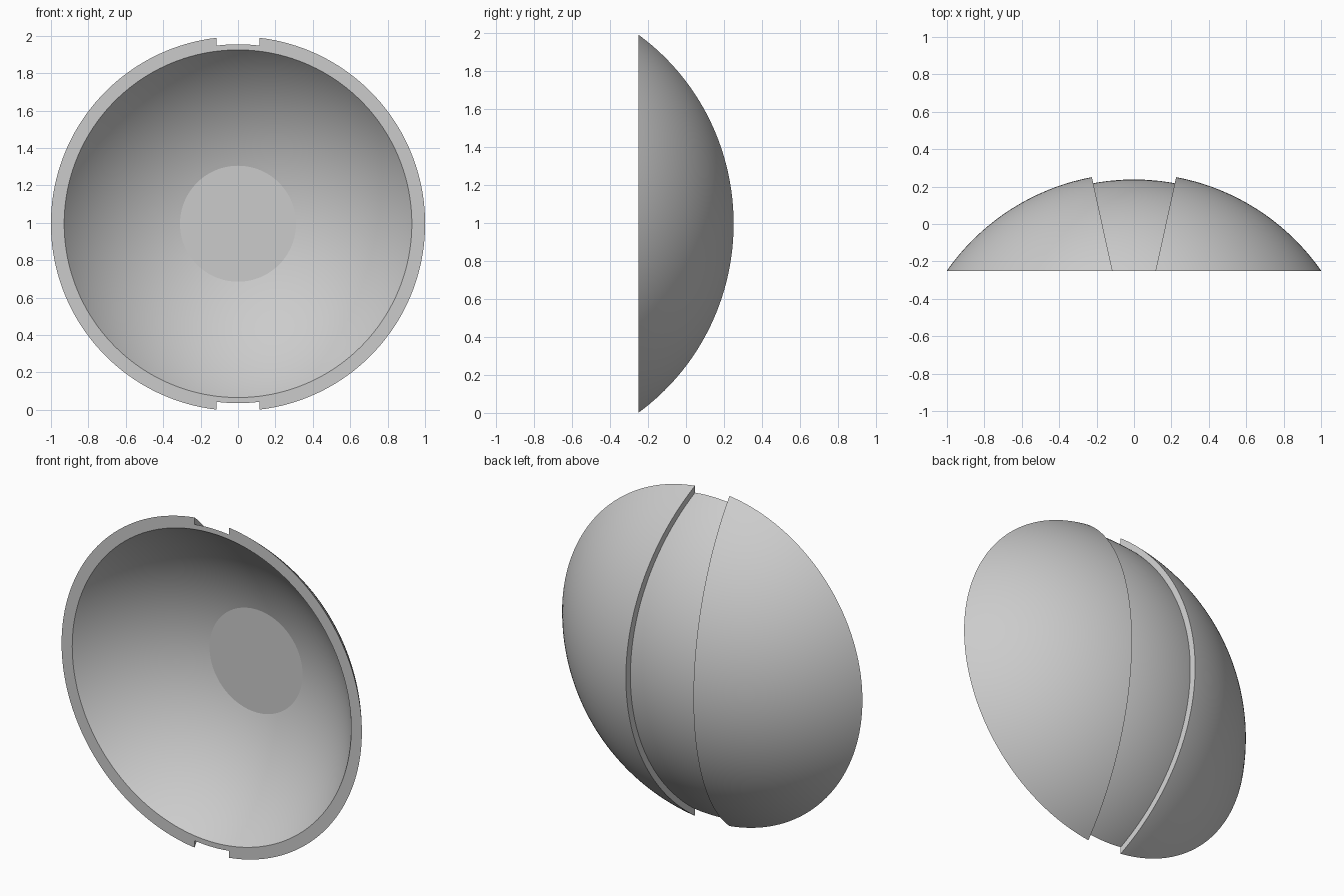
import bpy, bmesh
from math import sin, cos, asin, acos, pi, radians
from mathutils import Matrix

if "Cube" in bpy.data.objects:
    bpy.data.objects.remove(bpy.data.objects["Cube"])

CZ = 0.995           # height of the bowl axis
CY = -0.949          # centre of the concentric spheres
RIM = -0.25          # rim plane
R_OUT, R_GROOVE, R_IN = 1.2205, 1.187, 1.163
FLAT = 0.31          # radius of the flat disc inside

grey = bpy.data.materials.new("light_grey")
grey.use_nodes = True
colour = (0.6, 0.6, 0.6, 1)
grey.diffuse_color = colour
grey.node_tree.nodes["Principled BSDF"].inputs["Base Color"].default_value = colour


def finish(name, bm):
    bmesh.ops.recalc_face_normals(bm, faces=bm.faces)
    mesh = bpy.data.meshes.new(name)
    bm.to_mesh(mesh)
    bm.free()
    mesh.materials.append(grey)
    obj = bpy.data.objects.new(name, mesh)
    bpy.context.collection.objects.link(obj)
    return obj


def arc(radius, start, end, steps):
    """Points (distance from axis, y) on a sphere, angles from the back pole."""
    angles = [start + (end - start) * i / steps for i in range(steps + 1)]
    return [(radius * sin(a), CY + radius * cos(a)) for a in angles]


def lathe(name, profile, segments=160):
    """Revolve a profile that starts and ends on the y axis."""
    bm = bmesh.new()
    verts = [bm.verts.new((r, y, CZ)) for r, y in profile]
    edges = [bm.edges.new(pair) for pair in zip(verts, verts[1:])]
    bmesh.ops.spin(bm, geom=verts + edges, cent=(0, 0, CZ), axis=(0, 1, 0),
                   angle=2 * pi, steps=segments)
    bmesh.ops.remove_doubles(bm, verts=bm.verts, dist=1e-5)
    bmesh.ops.dissolve_degenerate(bm, edges=bm.edges, dist=1e-6)
    return finish(name, bm)


def boolean(obj, cutter, operation):
    mod = obj.modifiers.new(operation, 'BOOLEAN')
    mod.operation, mod.object, mod.solver = operation, cutter, 'EXACT'
    bpy.context.view_layer.objects.active = obj
    bpy.ops.object.modifier_apply(modifier=mod.name)
    bpy.data.objects.remove(cutter)


# Bowl: outer cap, flat rim, inner cap ending in a flat disc
outer_rim = acos((RIM - CY) / R_OUT)
inner_rim = acos((RIM - CY) / R_IN)
inner_flat = asin(FLAT / R_IN)
outer = arc(R_OUT, 0, outer_rim, 40)
inner = arc(R_IN, inner_rim, inner_flat, 32)
bowl = lathe("bowl_shell", outer + inner + [(0, inner[-1][1])])

# Groove cutter: tapered vertical band, hollowed to the groove floor
bm = bmesh.new()
y0, y1 = RIM - 0.1, 0.5
half = lambda y: 0.17 + 0.22 * y
foot = [(-half(y0), y0), (half(y0), y0), (half(y1), y1), (-half(y1), y1)]
base = bm.faces.new([bm.verts.new((x, y, CZ - 1.2)) for x, y in foot])
top = bmesh.ops.extrude_face_region(bm, geom=[base])["geom"]
bmesh.ops.translate(bm, vec=(0, 0, 2.4),
                    verts=[v for v in top if isinstance(v, bmesh.types.BMVert)])
band = finish("groove_cutter", bm)
floor = arc(R_GROOVE, 0, radians(80), 56)
core = lathe("groove_floor_cutter", floor + [(0, floor[-1][1])])
boolean(band, core, 'DIFFERENCE')
boolean(bowl, band, 'DIFFERENCE')

# Smooth curved surfaces, crisp rim and groove edges
bpy.ops.object.select_all(action='DESELECT')
bowl.select_set(True)
bpy.context.view_layer.objects.active = bowl
bpy.ops.object.shade_smooth_by_angle(angle=radians(12))
